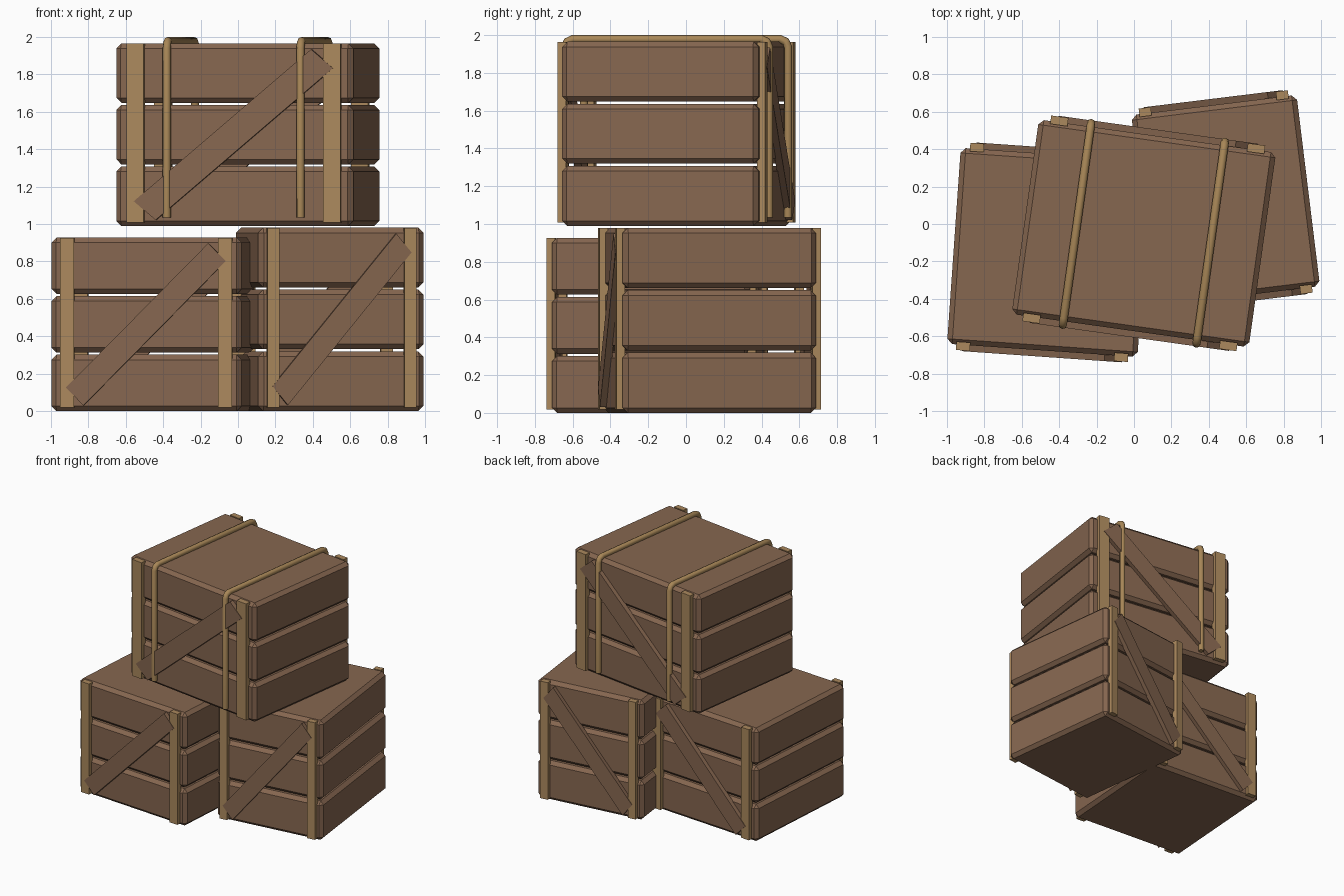
import bpy, bmesh
from math import radians
from mathutils import Matrix, Vector

cube = bpy.data.objects.get("Cube")
if cube:
    bpy.data.objects.remove(cube, do_unlink=True)


def material(name, rgb):
    m = bpy.data.materials.new(name)
    m.use_nodes = True
    m.diffuse_color = (*rgb, 1)
    m.node_tree.nodes["Principled BSDF"].inputs["Base Color"].default_value = (*rgb, 1)
    return m


BROWN = material("brown wood", (0.24, 0.135, 0.08))
TAN = material("tan wood", (0.41, 0.25, 0.11))
ROPE = material("rope tan", (0.39, 0.24, 0.095))


def add_object(name, bm, mat, frame):
    bmesh.ops.recalc_face_normals(bm, faces=bm.faces)
    mesh = bpy.data.meshes.new(name)
    bm.to_mesh(mesh)
    bm.free()
    mesh.materials.append(mat)
    ob = bpy.data.objects.new(name, mesh)
    ob.matrix_world = frame
    bpy.context.collection.objects.link(ob)
    return ob


def box(name, size, centre, mat, frame, bevel=0):
    bm = bmesh.new()
    bmesh.ops.create_cube(bm, size=1)
    bmesh.ops.scale(bm, vec=size, verts=bm.verts)
    bmesh.ops.translate(bm, vec=centre, verts=bm.verts)
    if bevel:
        bmesh.ops.bevel(bm, geom=bm.edges[:], offset=bevel, segments=1, affect='EDGES')
    return add_object(name, bm, mat, frame)


def brace(name, w, h, y0, y1, frame):
    # Slanted board rising towards +x, extruded from y0 to y1
    a, b = Vector((-0.42 * w, -0.365 * h)), Vector((-0.328 * w, -0.468 * h))
    bm = bmesh.new()
    face = bm.faces.new([bm.verts.new((p.x, y0, p.y + h / 2)) for p in (a, b, -a, -b)])
    out = bmesh.ops.extrude_face_region(bm, geom=[face])["geom"]
    bmesh.ops.translate(bm, vec=(0, y1 - y0, 0),
                        verts=[v for v in out if isinstance(v, bmesh.types.BMVert)])
    add_object(name, bm, BROWN, frame)


def crate(label, w, d, h, location, turn):
    frame = Matrix.Translation(location) @ Matrix.Rotation(radians(turn), 4, 'Z')
    # Three solid board layers with narrow gaps
    gap = 0.012
    layer = (h - 2 * gap) / 3
    for i in range(3):
        box(f"{label}_layer_{i + 1}", (w, d, layer),
            (0, 0, layer / 2 + i * (layer + gap)), BROWN, frame, 0.027)
    # Upright battens and slanted brace on front and back
    for side, s in (("front", -1), ("back", 1)):
        for hand, t in (("right", -1), ("left", 1)):
            box(f"{label}_{side}_{hand}_batten", (0.073 * w, 0.045, h - 0.02),
                (t * 0.415 * w, s * (d / 2 + 0.0075), h / 2 + 0.009), TAN, frame)
        brace(f"{label}_{side}_brace", w, h, s * (d / 2 - 0.005), s * (d / 2 + 0.034), frame)
    return frame


def rope(name, x, d, h, frame):
    # Rope over the lid and down both faces, with cut corners
    r, c = 0.022, 0.04
    y, z = d / 2 + 0.02, h + 0.013
    half = [(y, 0.045), (y, z - c), (y - 0.3 * c, z - 0.3 * c), (y - c, z)]
    path = [(-a, b) for a, b in half] + half[::-1]
    curve = bpy.data.curves.new(name, 'CURVE')
    curve.dimensions = '3D'
    curve.bevel_depth = r
    curve.bevel_resolution = 2
    curve.use_fill_caps = True
    spline = curve.splines.new('POLY')
    spline.points.add(len(path) - 1)
    for point, (py, pz) in zip(spline.points, path):
        point.co = (x, py, pz, 1)
    curve.materials.append(ROPE)
    ob = bpy.data.objects.new(name, curve)
    ob.matrix_world = frame
    bpy.context.collection.objects.link(ob)
    bpy.ops.object.select_all(action='DESELECT')
    ob.select_set(True)
    bpy.context.view_layer.objects.active = ob
    bpy.ops.object.convert(target='MESH')
    bpy.ops.object.shade_smooth_by_angle(angle=radians(50))


# Two crates on the ground and a roped one across them
crate("right_crate", 1.02, 1.05, 0.927, (-0.454, -0.152, 0), -4)
crate("left_crate", 0.89, 1.03, 0.98, (0.49, 0.125, 0), 7)
top = crate("top_crate", 1.28, 1.05, 0.975, (0.0525, -0.05, 0.99), -8)
for hand, t in (("right", -1), ("left", 1)):
    rope(f"{hand}_rope", t * 0.361, 1.05, 0.975, top)
